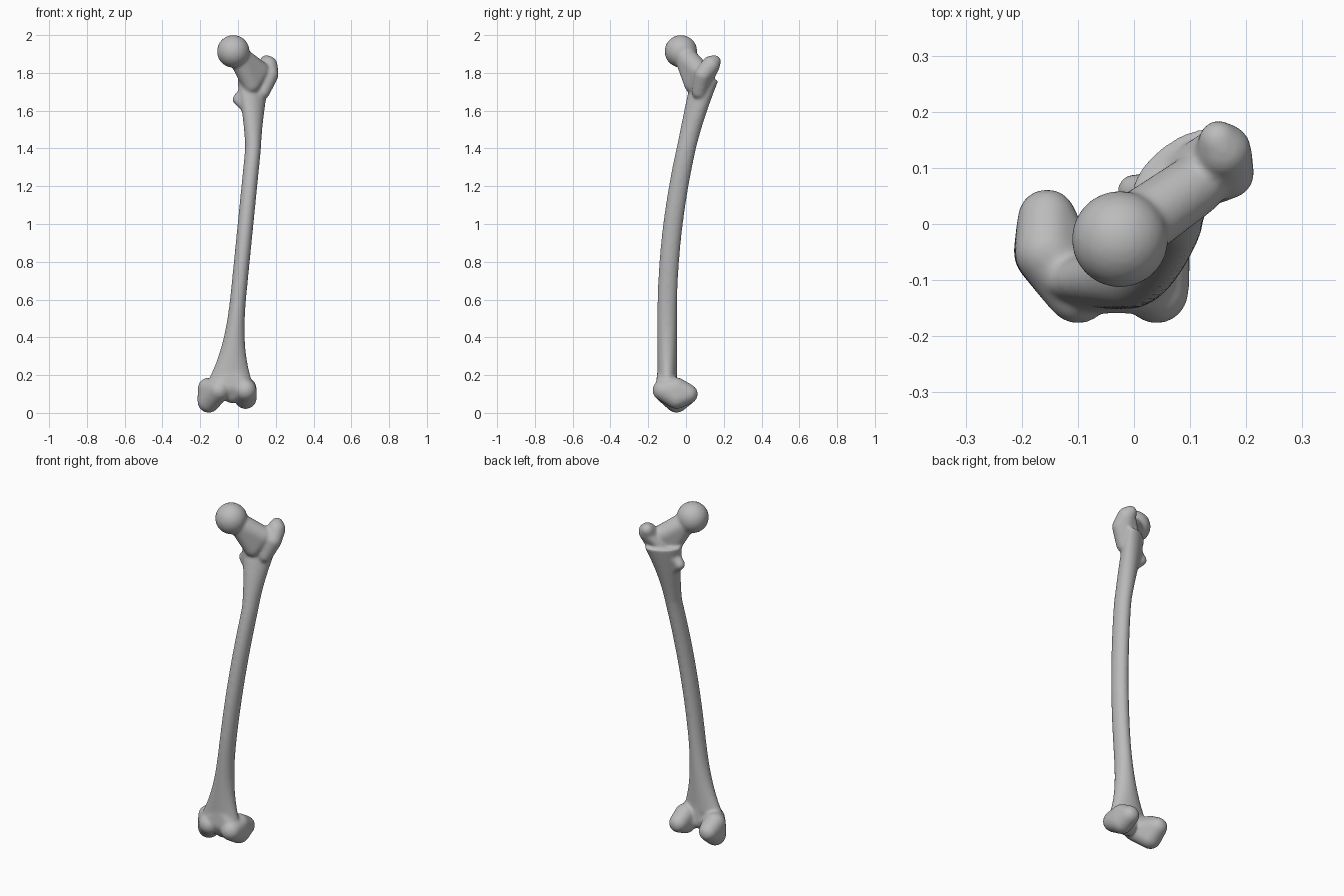
import bpy, bmesh, math
from mathutils import Vector

if "Cube" in bpy.data.objects:
    bpy.data.objects.remove(bpy.data.objects["Cube"])

bone_mesh = bmesh.new()

# Unit directions shared by every ball
unit_ball = bmesh.new()
bmesh.ops.create_icosphere(unit_ball, subdivisions=3, radius=1)
directions = [vert.co.copy() for vert in unit_ball.verts]
unit_ball.free()


def hull(*balls):
    """Wrap a convex skin around balls given as (x, y, z, radius)."""
    verts = [bone_mesh.verts.new(Vector(centre) + direction * radius)
             for *centre, radius in balls for direction in directions]
    bmesh.ops.convex_hull(bone_mesh, input=verts)
    loose = [vert for vert in bone_mesh.verts if not vert.link_faces]
    bmesh.ops.delete(bone_mesh, geom=loose, context="VERTS")


def shaft_ring(height, sides):
    """One oval cross-section of the bowed shaft, flaring towards both ends."""
    lower_flare = max(0, 0.7 - height) ** 3 / 2
    upper_flare = max(0, height - 1.4) ** 1.5 / 5
    bow = max(0, height - 0.5) ** 2 / 8
    centre_x = min(height, 1.4) / 10 - 0.06
    centre_y = bow - 0.1
    width = 0.042 + lower_flare + upper_flare
    depth = 0.052 + upper_flare / 2
    # The oval turns towards the diagonal of the neck near the top
    skew = math.pi / 2 - 15 * upper_flare
    ring = []
    for side in range(sides):
        angle = math.tau * side / sides
        x = centre_x + width * math.cos(angle)
        y = centre_y + depth * math.cos(angle - skew)
        ring.append(bone_mesh.verts.new((x, y, height)))
    return ring


def build_shaft(bottom, top, steps, sides):
    """Join the cross-sections into a capped tube."""
    rings = [shaft_ring(bottom + (top - bottom) * step / steps, sides)
             for step in range(steps + 1)]
    for lower, upper in zip(rings, rings[1:]):
        for side in range(sides):
            # The index before the first wraps around the ring
            bone_mesh.faces.new((lower[side - 1], lower[side],
                                 upper[side], upper[side - 1]))
    bone_mesh.faces.new(reversed(rings[0]))
    bone_mesh.faces.new(rings[-1])


build_shaft(bottom=0.16, top=1.76, steps=32, sides=32)

# Ball head
hull((-0.025, -0.027, 1.914, 0.087))

# Neck, running diagonally from the head to the outer process
hull((0.01, 0, 1.88, 0.06), (0.11, 0.07, 1.81, 0.055), (0.07, 0.04, 1.74, 0.05))

# Large outer process
hull((0.16, 0.13, 1.84, 0.05), (0.17, 0.09, 1.79, 0.045),
     (0.13, 0.07, 1.7, 0.04), (0.15, 0.15, 1.86, 0.035))

# Crest behind, linking the two processes
hull((0.14, 0.14, 1.82, 0.03), (0.02, 0.06, 1.67, 0.03))

# Small inner process
hull((0, 0.06, 1.66, 0.03), (0.05, 0.05, 1.72, 0.03), (0.06, 0.04, 1.6, 0.03))

# Inner and outer knuckles of the knee, the inner one lower
for middle, front, bottom in ((-0.155, -0.1, 0), (0.04, 0.04, 0.02)):
    hull((middle, 0.01, 0.1, 0.053), (middle, -0.05, bottom + 0.06, 0.06),
         (middle, -0.05, 0.13, 0.058), (front, -0.12, 0.12, 0.058))

# Joint face bridging the knuckles and rising to the shaft
hull((-0.09, -0.11, 0.14, 0.05), (0.03, -0.11, 0.14, 0.05),
     (-0.03, -0.09, 0.1, 0.05), (-0.03, -0.1, 0.23, 0.05))

# Gather the parts in one object
bmesh.ops.recalc_face_normals(bone_mesh, faces=bone_mesh.faces[:])
mesh = bpy.data.meshes.new("thigh_bone")
bone_mesh.to_mesh(mesh)
bone_mesh.free()
bone = bpy.data.objects.new("thigh_bone", mesh)
bpy.context.collection.objects.link(bone)

# Fuse the parts into one soft skin
fuse = bone.modifiers.new("fuse", "REMESH")
fuse.mode = "VOXEL"
fuse.voxel_size = 0.007
fuse.use_smooth_shade = True
soften = bone.modifiers.new("soften", "SMOOTH")
soften.factor = 0.5
soften.iterations = 14

# Plain grey bone colour
grey = bpy.data.materials.new("bone_grey")
grey.use_nodes = True
colour = (0.5, 0.5, 0.5, 1)
grey.diffuse_color = colour
grey.node_tree.nodes["Principled BSDF"].inputs["Base Color"].default_value = colour
mesh.materials.append(grey)
